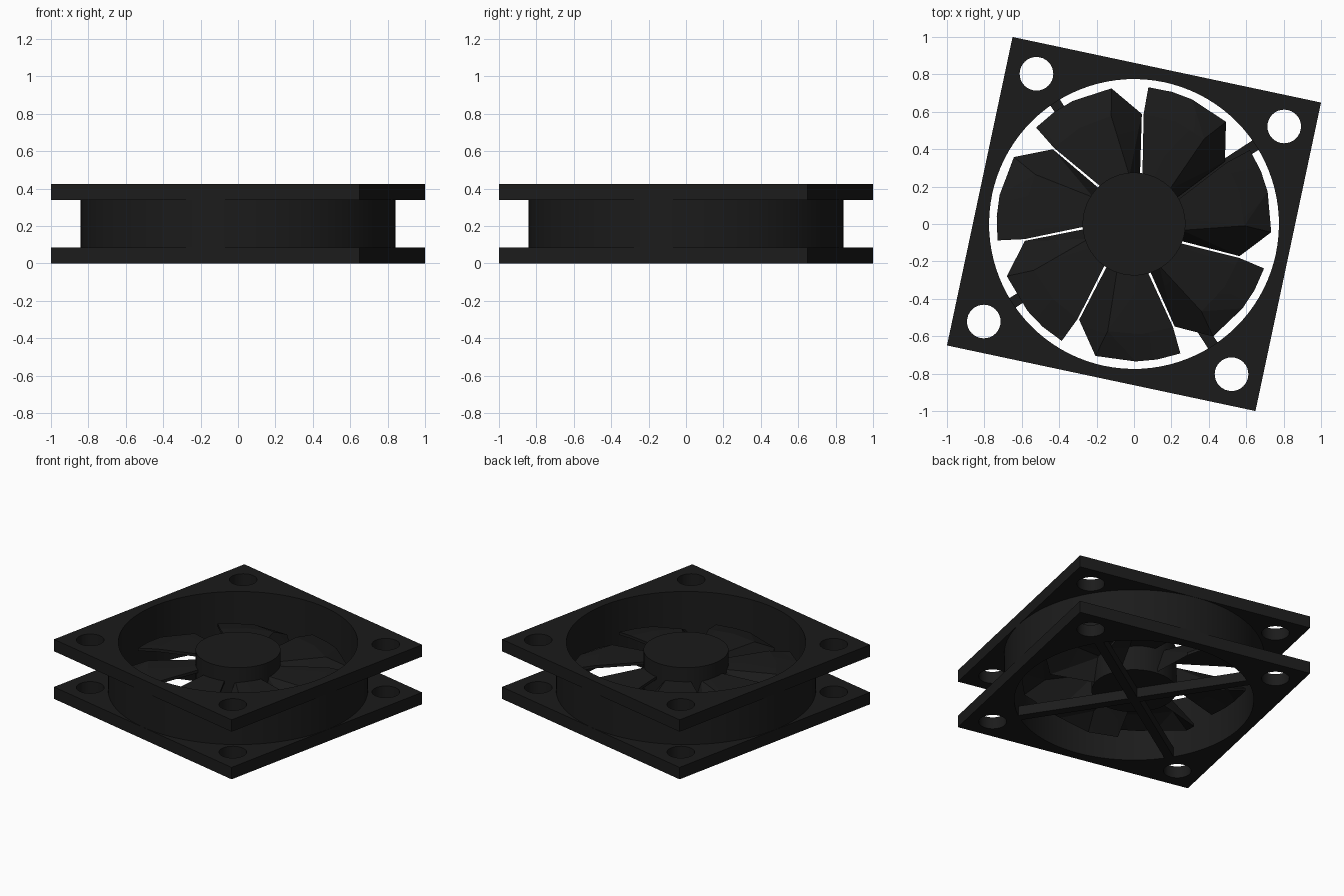
import bpy, bmesh, math
from mathutils import Matrix

if "Cube" in bpy.data.objects:
    bpy.data.objects.remove(bpy.data.objects["Cube"], do_unlink=True)

TILT = math.radians(-12)
HALF, BORE, WALL = 0.843, 0.775, 0.842
HEIGHT, FLANGE = 0.425, 0.085
BLADES = 7

black = bpy.data.materials.new("black_plastic")
black.use_nodes = True
colour = (0.011, 0.011, 0.011, 1)
black.diffuse_color = colour
black.node_tree.nodes["Principled BSDF"].inputs["Base Color"].default_value = colour


def add_object(name, bm, smooth_angle=25):
    bmesh.ops.recalc_face_normals(bm, faces=bm.faces)
    mesh = bpy.data.meshes.new(name)
    bm.to_mesh(mesh)
    bm.free()
    mesh.materials.append(black)
    ob = bpy.data.objects.new(name, mesh)
    bpy.context.collection.objects.link(ob)
    bpy.ops.object.select_all(action='DESELECT')
    ob.select_set(True)
    bpy.context.view_layer.objects.active = ob
    bpy.ops.object.shade_smooth_by_angle(angle=math.radians(smooth_angle))


def circle(radius, cx=0, cy=0, n=64):
    return [(cx + radius * math.cos(math.tau * i / n),
             cy + radius * math.sin(math.tau * i / n)) for i in range(n)]


def extruded(name, loops, z0, z1):
    """Fill closed outlines (inner ones become holes) and extrude them."""
    curve = bpy.data.curves.new(name, 'CURVE')
    curve.dimensions, curve.fill_mode = '2D', 'BOTH'
    curve.extrude = (z1 - z0) / 2
    for loop in loops:
        spline = curve.splines.new('POLY')
        spline.points.add(len(loop) - 1)
        for point, (x, y) in zip(spline.points, loop):
            point.co = (x, y, 0, 1)
        spline.use_cyclic_u = True
    helper = bpy.data.objects.new(name + "_outline", curve)
    bpy.context.collection.objects.link(helper)
    graph = bpy.context.evaluated_depsgraph_get()
    mesh = bpy.data.meshes.new_from_object(helper.evaluated_get(graph))
    bm = bmesh.new()
    bm.from_mesh(mesh)
    bpy.data.objects.remove(helper, do_unlink=True)
    bpy.data.meshes.remove(mesh)
    bmesh.ops.remove_doubles(bm, verts=bm.verts, dist=0.0001)
    turn = Matrix.Translation((0, 0, (z0 + z1) / 2)) @ Matrix.Rotation(TILT, 4, 'Z')
    bmesh.ops.transform(bm, matrix=turn, verts=bm.verts)
    add_object(name, bm)


# Square flanges with a bore and four screw holes
corners = [(1, 1), (-1, 1), (-1, -1), (1, -1)]
flange = [[(HALF * x, HALF * y) for x, y in corners], circle(BORE, n=96)]
flange += [circle(0.09, 0.677 * x, 0.677 * y, 32) for x, y in corners]
extruded("bottom_flange", flange, 0, FLANGE)
extruded("top_flange", flange, HEIGHT - FLANGE, HEIGHT)

# Round duct wall between the flanges
extruded("duct_wall", [circle(WALL, n=96), circle(BORE, n=96)], FLANGE, HEIGHT - FLANGE)

# Motor hub
extruded("hub", [circle(0.275)], 0.07, 0.37)

# Diagonal support struts under the hub
for i, name in enumerate(("support_strut_a", "support_strut_b")):
    bm = bmesh.new()
    bmesh.ops.create_cube(bm, size=1)
    turn = Matrix.Rotation(TILT + math.radians(45 + 90 * i), 4, 'Z')
    place = turn @ Matrix.Translation((0, 0, 0.035)) @ Matrix.Diagonal((2 * BORE + 0.02, 0.06, 0.07, 1))
    bmesh.ops.transform(bm, matrix=place, verts=bm.verts)
    add_object(name, bm)

# Folded blades: radius, then (angle, height) from the flat upper edge
# over the fold to the steep lower edge
ROWS = [
    (0.26, (80, 0.27), (62, 0.27), (44, 0.265), (31.5, 0.10)),
    (0.59, (85, 0.25), (68, 0.25), (50.5, 0.245), (34.5, 0.08)),
    (0.735, (84, 0.22), (74, 0.215), (65, 0.21), (48, 0.17)),
]


def blade_row(bm, row, thickness):
    radius = row[0]
    return [bm.verts.new((radius * math.cos(math.radians(a)),
                          radius * math.sin(math.radians(a)), z - thickness))
            for a, z in row[1:]]


def border(grid):
    return grid[0] + [r[-1] for r in grid[1:-1]] + grid[-1][::-1] + [r[0] for r in grid[-2:0:-1]]


for i in range(BLADES):
    bm = bmesh.new()
    top = [blade_row(bm, row, 0) for row in ROWS]
    bottom = [blade_row(bm, row, 0.02) for row in ROWS]
    for grid in (top, bottom):
        for a, b in zip(grid, grid[1:]):
            for j in range(len(a) - 1):
                bm.faces.new((a[j], a[j + 1], b[j + 1]))
                bm.faces.new((a[j], b[j + 1], b[j]))
    rim, base = border(top), border(bottom)
    for j in range(len(rim)):
        k = (j + 1) % len(rim)
        bm.faces.new((rim[j], rim[k], base[k], base[j]))
    bmesh.ops.rotate(bm, verts=bm.verts, matrix=Matrix.Rotation(math.tau * i / BLADES, 3, 'Z'))
    add_object(f"blade_{i + 1}", bm, 8)
